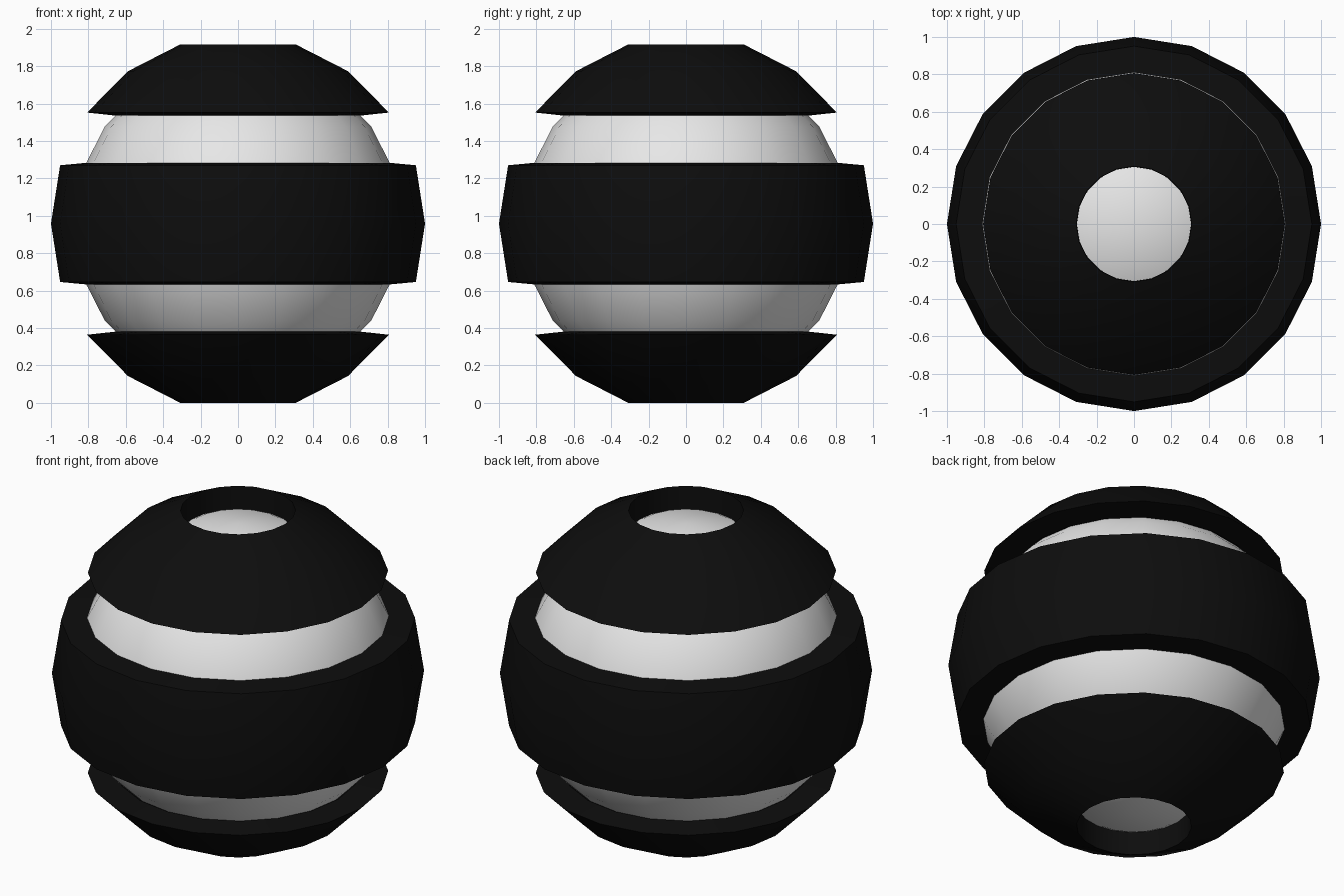
import bpy, bmesh, math

if "Cube" in bpy.data.objects:
    bpy.data.objects.remove(bpy.data.objects["Cube"])

SEG = 20       # sides around the z axis
CZ = 0.958     # height of the centre


def material(name, rgb):
    m = bpy.data.materials.new(name)
    m.diffuse_color = (*rgb, 1)
    m.use_nodes = True
    m.node_tree.nodes["Principled BSDF"].inputs["Base Color"].default_value = m.diffuse_color
    return m


black = material("black shell", (0.004, 0.004, 0.004))
white = material("white core", (0.8, 0.8, 0.8))


def finish(bm, name, mat):
    bmesh.ops.recalc_face_normals(bm, faces=bm.faces)
    me = bpy.data.meshes.new(name)
    bm.to_mesh(me)
    bm.free()
    ob = bpy.data.objects.new(name, me)
    bpy.context.collection.objects.link(ob)
    ob.location.z = CZ
    me.materials.append(mat)
    bpy.ops.object.select_all(action='DESELECT')
    ob.select_set(True)
    bpy.context.view_layer.objects.active = ob
    bpy.ops.object.shade_smooth_by_angle(angle=math.radians(30))


def ring(name, profile, mat):
    """Revolve a closed (radius, height) profile around z."""
    bm = bmesh.new()
    loops = []
    for i in range(SEG):
        a = math.tau * i / SEG
        loops.append([bm.verts.new((r * math.cos(a), r * math.sin(a), z))
                      for r, z in profile])
    n = len(profile)
    for i in range(SEG):
        p, q = loops[i], loops[(i + 1) % SEG]
        for j in range(n):
            k = (j + 1) % n
            bm.faces.new((p[j], q[j], q[k], p[k]))
    finish(bm, name, mat)


# Inner ball
bm = bmesh.new()
bmesh.ops.create_uvsphere(bm, u_segments=SEG, v_segments=10, radius=0.881)
finish(bm, "inner_ball", white)

# Equator band
ring("equator_band", [(0.951, 0.312), (1.0, 0), (0.951, -0.312),
                      (0.78, -0.328), (0.78, 0.328)], black)

# Upper and lower caps, each with a round hole at the pole
cap = [(0.309, 0.958), (0.588, 0.815), (0.807, 0.594),
       (0.66, 0.578), (0.305, 0.78)]
for name, s in (("upper_cap", 1), ("lower_cap", -1)):
    ring(name, [(r, s * z) for r, z in cap], black)
